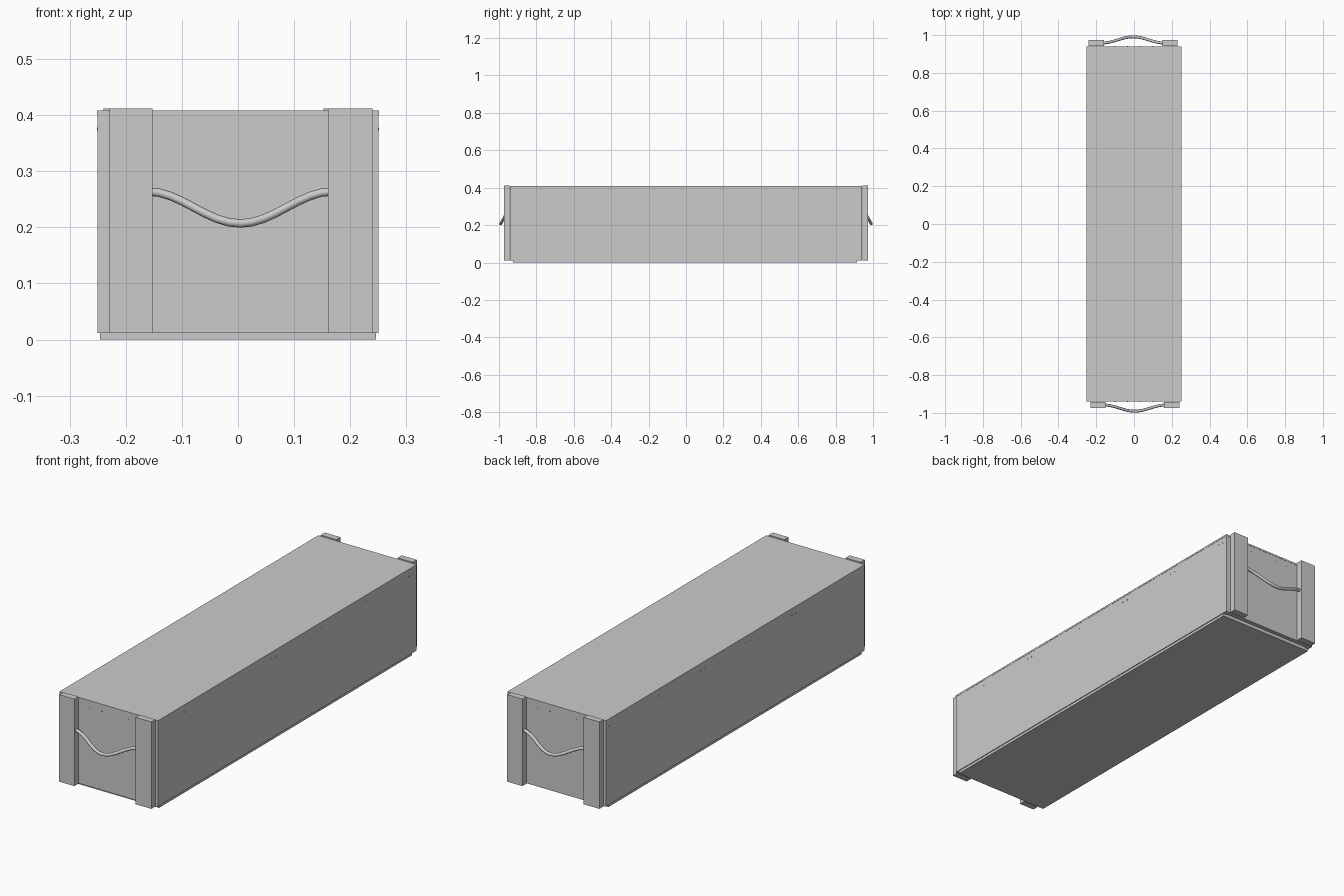
import bpy, bmesh, math
from mathutils import Matrix

if "Cube" in bpy.data.objects:
    bpy.data.objects.remove(bpy.data.objects["Cube"])


def box(name, x0, x1, y0, y1, z0, z1):
    bm = bmesh.new()
    bmesh.ops.create_cube(bm, size=1)
    for v in bm.verts:
        v.co = (x1 if v.co.x > 0 else x0,
                y1 if v.co.y > 0 else y0,
                z1 if v.co.z > 0 else z0)
    mesh = bpy.data.meshes.new(name)
    bm.to_mesh(mesh)
    bm.free()
    ob = bpy.data.objects.new(name, mesh)
    bpy.context.collection.objects.link(ob)
    return ob


# crate panels
box("floor_panel", -0.246, 0.246, -0.925, 0.915, 0.0, 0.02)
for s, side in ((-1, "left"), (1, "right")):
    xs = sorted((s * 0.23, s * 0.25))
    box(side + "_panel", *xs, -0.932, 0.932, 0.012, 0.405)
box("lid", -0.251, 0.251, -0.941, 0.941, 0.4, 0.408)


# rope handle, swept as a smooth round tube along a sagging path
def rope(name):
    curve = bpy.data.curves.new(name, 'CURVE')
    curve.dimensions = '3D'
    curve.bevel_depth = 0.0075
    curve.bevel_resolution = 2
    curve.use_fill_caps = True
    n = 17
    sp = curve.splines.new('POLY')
    sp.points.add(n - 1)
    for i, p in enumerate(sp.points):
        t = -1 + 2 * i / (n - 1)
        k = 0.5 + 0.5 * math.cos(math.pi * t)
        p.co = (0.004 + 0.165 * t, -0.958 - 0.033 * k, 0.264 - 0.057 * k, 1)
    sp.use_smooth = True
    ob = bpy.data.objects.new(name, curve)
    bpy.context.collection.objects.link(ob)
    return ob


# each end: panel, two battens and a rope; the back is the front turned 180 degrees
for end, angle in (("front", 0), ("back", math.pi)):
    parts = [
        box(end + "_panel", -0.25, 0.25, -0.94, -0.92, 0.012, 0.405),
        box(end + "_batten_a", -0.229, -0.152, -0.973, -0.943, 0.012, 0.412),
        box(end + "_batten_b", 0.16, 0.24, -0.973, -0.943, 0.012, 0.412),
        rope(end + "_rope_handle"),
    ]
    for ob in parts:
        ob.matrix_world = Matrix.Rotation(angle, 4, 'Z')


# small nail heads in pairs along the upper edges
bm = bmesh.new()


def nail(x, y, z, axis):
    m = Matrix.Translation((x, y, z)) @ Matrix.Rotation(math.pi / 2, 4, axis)
    bmesh.ops.create_cone(bm, cap_ends=True, segments=6, radius1=0.003,
                          radius2=0.003, depth=0.003, matrix=m)


for s in (-1, 1):
    for i in range(6):
        for d in (-0.014, 0.014):
            nail(s * 0.25, -0.76 + 0.332 * i + d, 0.375, 'Y')
    for x in (-0.1, -0.035, 0.035, 0.1):
        nail(x, s * 0.94, 0.375, 'X')
mesh = bpy.data.meshes.new("nails")
bm.to_mesh(mesh)
bm.free()
bpy.context.collection.objects.link(bpy.data.objects.new("nails", mesh))
